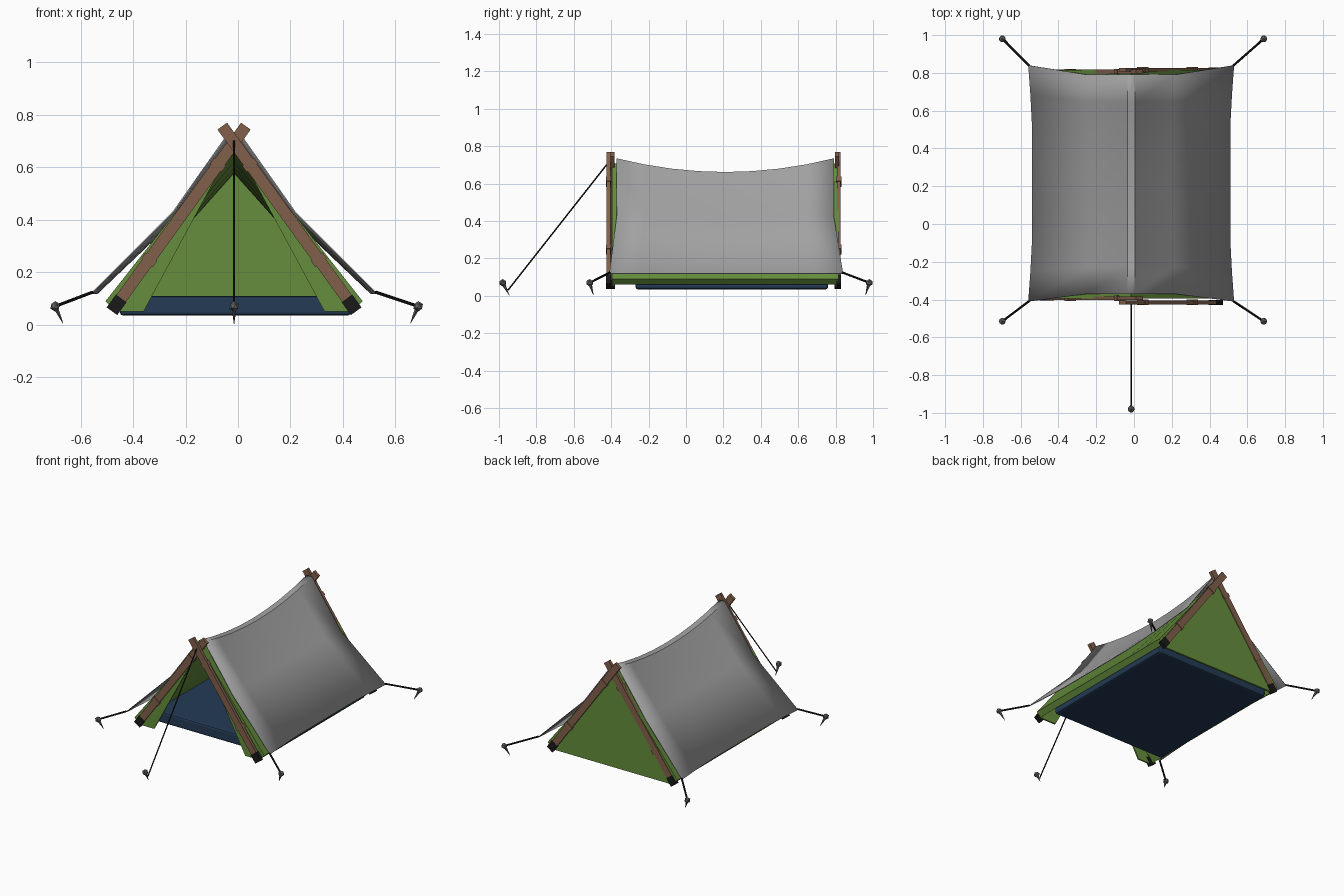
import bpy
import bmesh
from mathutils import Vector

if "Cube" in bpy.data.objects:
    bpy.data.objects.remove(bpy.data.objects["Cube"], do_unlink=True)

CX = -0.015                    # tent centre line
FRONT, BACK = -0.395, 0.815    # ends of the inner tent


def material(name, rgb):
    m = bpy.data.materials.new(name)
    m.use_nodes = True
    m.diffuse_color = (*rgb, 1)
    m.node_tree.nodes["Principled BSDF"].inputs["Base Color"].default_value = (*rgb, 1)
    return m


GREY = material("fly grey", (0.36, 0.36, 0.36))
GREEN = material("tent green", (0.13, 0.27, 0.045))
BROWN = material("wood brown", (0.22, 0.115, 0.07))
BLUE = material("floor blue", (0.017, 0.043, 0.09))
BLACK = material("rope black", (0.01, 0.01, 0.01))
STEEL = material("stake grey", (0.13, 0.13, 0.13))


def finish(bm, name, mat):
    bmesh.ops.recalc_face_normals(bm, faces=bm.faces)
    me = bpy.data.meshes.new(name)
    bm.to_mesh(me)
    bm.free()
    me.materials.append(mat)
    ob = bpy.data.objects.new(name, me)
    bpy.context.collection.objects.link(ob)
    return ob


def loft(name, rings, mat, closed=True):
    """Skin a list of point rings; closed rings also get end caps."""
    bm = bmesh.new()
    rows = [[bm.verts.new(p) for p in ring] for ring in rings]
    n = len(rows[0])
    for a, b in zip(rows, rows[1:]):
        for i in range(n if closed else n - 1):
            j = (i + 1) % n
            bm.faces.new((a[i], a[j], b[j], b[i]))
    if closed:
        bm.faces.new(rows[0])
        bm.faces.new(rows[-1])
    return finish(bm, name, mat)


def plate(name, outline, y0, y1, mat):
    """Upright plate from an x-z outline."""
    return loft(name, [[(CX + x, y, z) for x, z in outline] for y in (y0, y1)], mat)


def bar(name, a, b, width, depth, mat):
    """Rectangular bar from a to b, lying in an x-z plane."""
    a, b = Vector(a), Vector(b)
    d = (b - a).normalized()
    v = Vector((0, depth / 2, 0))
    u = d.cross(Vector((0, 1, 0))).normalized() * width / 2
    return loft(name, [[p + u + v, p + u - v, p - u - v, p - u + v] for p in (a, b)], mat)


def rod(name, a, b, r1, r2, mat, sides=8):
    """Round rod or cone from a to b."""
    a, b = Vector(a), Vector(b)
    bm = bmesh.new()
    bmesh.ops.create_cone(bm, cap_ends=True, segments=sides, radius1=r1, radius2=r2,
                          depth=(b - a).length)
    rot = (b - a).to_track_quat('Z', 'Y').to_matrix().to_4x4()
    rot.translation = (a + b) / 2
    bm.transform(rot)
    return finish(bm, name, mat)


def sag(t):
    """0 at both ends, 1 in the middle."""
    return 4 * t * (1 - t)


# Rain fly: sagging ridge, edges pulled out at the four corners
rings = []
for k in range(9):
    t = k / 8
    s = sag(t)
    half = [(0.545 - 0.02 * min(1, s * 1.3), 0.12, -0.41, 0.84),
            (0.235 - 0.02 * s, 0.43 - 0.015 * s, -0.37, 0.79),
            (0.02, 0.735 - 0.073 * s, -0.37, 0.79)]
    left = [(CX - x, y0 + (y1 - y0) * t, z) for x, z, y0, y1 in half]
    right = [(CX + x, y0 + (y1 - y0) * t, z) for x, z, y0, y1 in reversed(half)]
    rings.append(left + right)
fly = loft("rain_fly", rings, GREY, closed=False)
mod = fly.modifiers.new("thickness", 'SOLIDIFY')
mod.thickness = 0.005
mod.offset = -1
bpy.context.view_layer.objects.active = fly
fly.select_set(True)
bpy.ops.object.shade_smooth_by_angle(angle=0.9)

# Inner tent roof: thick sloping walls that follow the sag
rings = []
for k in range(9):
    t = k / 8
    d = 0.078 * sag(t)
    y = FRONT + (BACK - FRONT) * t
    right = [(0.49, 0.09), (0.46, 0.06)]
    ring = [(0, 0.712 - d), *right, (0, 0.655 - d), *[(-x, z) for x, z in reversed(right)]]
    rings.append([(CX + x, y, z) for x, z in ring])
loft("tent_walls", rings, GREEN)

# Back wall
plate("back_wall", [(0, 0.70), (0.475, 0.09), (0.455, 0.05), (-0.455, 0.05), (-0.475, 0.09)],
      BACK - 0.015, BACK - 0.002, GREEN)

# Front door flaps
for side, s in (("left", 1), ("right", -1)):
    plate(side + "_door_flap",
          [(s * x, z) for x, z in ((0, 0.69), (0.345, 0.05), (0.45, 0.05), (0.475, 0.09))],
          FRONT + 0.002, FRONT + 0.012, GREEN)

# Padded floor
floor = plate("floor", [(-0.435, 0.035), (0.445, 0.035), (0.445, 0.11), (-0.435, 0.11)],
              -0.27, 0.76, BLUE)
bev = floor.modifiers.new("soft edges", 'BEVEL')
bev.width = 0.012
bev.segments = 2

# Crossed poles with rubber feet and collars
for end, y, out in (("front", -0.404, -1), ("back", 0.812, 1)):
    for side, s in (("left", 1), ("right", -1)):
        py = y + (0.011 if s * out > 0 else -0.011) * (1 if end == "front" else 0.4)
        foot = Vector((CX + s * 0.463, py, 0.055))
        top = Vector((CX - s * 0.045, py, 0.757))

        def at(t):
            return foot.lerp(top, t)
        name = f"{end}_{side}_pole"
        bar(name, at(0), at(1), 0.045, 0.02, BROWN)
        bar(name + "_foot", at(-0.005), at(0.065), 0.05, 0.026, BLACK)
        for i, t in enumerate((0.275, 0.79)):
            bar(f"{name}_collar_{i + 1}", at(t - 0.016), at(t + 0.016), 0.055, 0.028, BROWN)


def stake(name, head, tip):
    """Peg with a faceted head."""
    rod(name + "_spike", head, tip, 0.011, 0.001, STEEL, 6)
    bm = bmesh.new()
    bmesh.ops.create_icosphere(bm, subdivisions=1, radius=0.02)
    bmesh.ops.translate(bm, verts=bm.verts, vec=head)
    finish(bm, name + "_head", STEEL)


# Corner guy ropes and stakes
for end, y, ys, dy in (("front", -0.408, -0.515, 0.02), ("back", 0.838, 0.98, -0.02)):
    for side, s in (("left", 1), ("right", -1)):
        head = Vector((-0.005 + s * 0.692, ys, 0.07))
        rod(f"{end}_{side}_rope", (CX + s * 0.54, y, 0.124), head, 0.006, 0.006, BLACK)
        stake(f"{end}_{side}_stake", head, head + Vector((-s * 0.03, dy, -0.065)))

# Centre guy rope and stake
stake("centre_stake", Vector((CX, -0.98, 0.07)), Vector((CX, -0.945, 0.003)))
rod("centre_rope", (CX, -0.425, 0.70), (CX, -0.952, 0.03), 0.004, 0.004, BLACK, 6)
